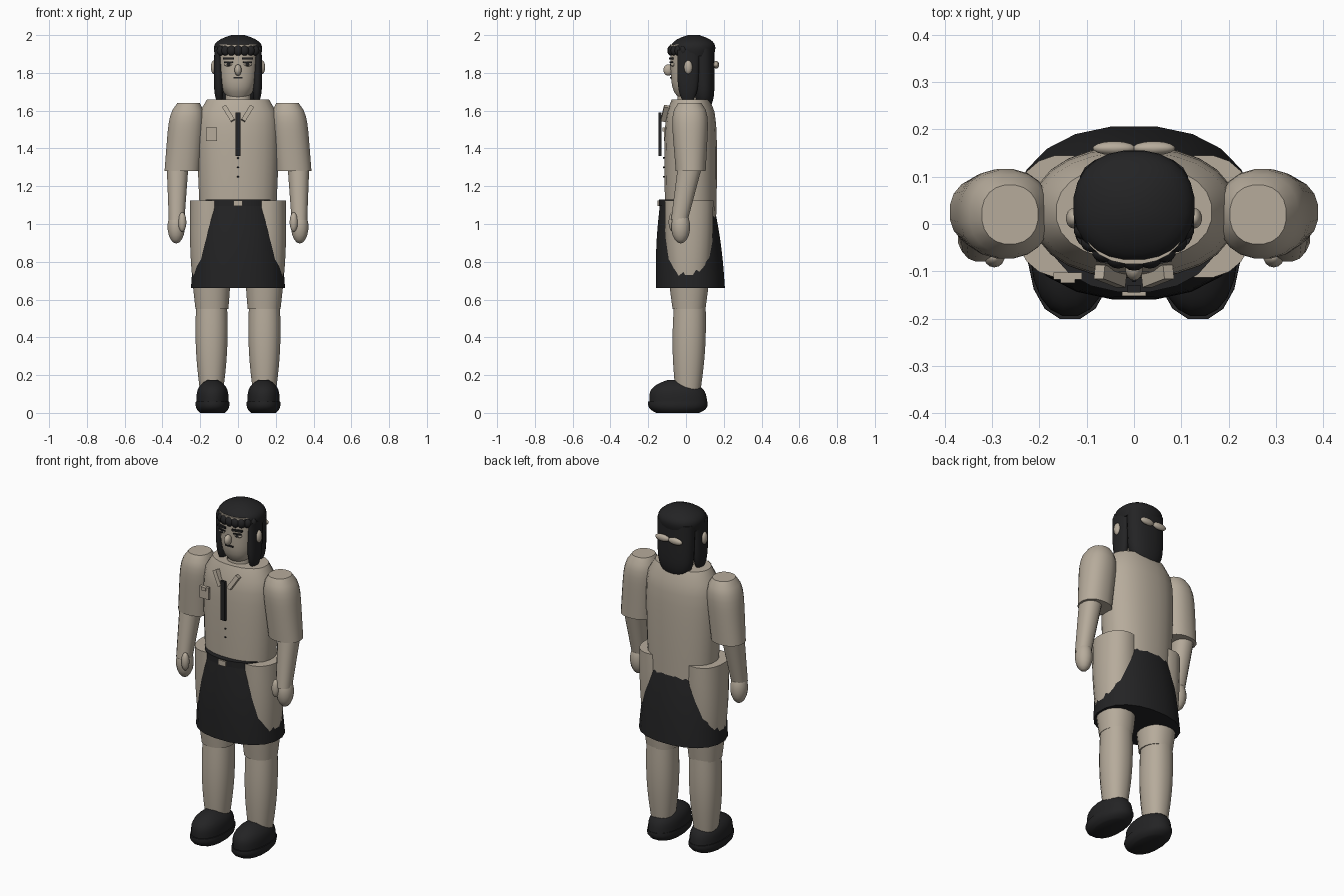
import bpy, bmesh, math
from mathutils import Vector, Euler

if "Cube" in bpy.data.objects:
    bpy.data.objects.remove(bpy.data.objects["Cube"])


def material(name, rgb):
    mat = bpy.data.materials.new(name)
    mat.use_nodes = True
    mat.diffuse_color = (*rgb, 1)
    shader = next(n for n in mat.node_tree.nodes if n.type == 'BSDF_PRINCIPLED')
    shader.inputs["Base Color"].default_value = (*rgb, 1)
    return mat


BEIGE = material("warm beige", (.47, .41, .33))
BLACK = material("soft black", (.017, .017, .018))


def finish(bm, name, mat):
    bmesh.ops.recalc_face_normals(bm, faces=bm.faces)
    mesh = bpy.data.meshes.new(name)
    bm.to_mesh(mesh)
    bm.free()
    mesh.materials.append(mat)
    mesh.shade_smooth()
    mesh.set_sharp_from_angle(angle=math.radians(50))
    bpy.context.collection.objects.link(bpy.data.objects.new(name, mesh))


def place(bm, name, mat, loc, size, rot):
    turn = Euler(rot).to_matrix()
    for v in bm.verts:
        v.co = turn @ (v.co * Vector(size)) + Vector(loc)
    finish(bm, name, mat)


def ball(name, mat, loc, radii, rot=(0, 0, 0)):
    bm = bmesh.new()
    bmesh.ops.create_uvsphere(bm, u_segments=14, v_segments=9, radius=1)
    place(bm, name, mat, loc, radii, rot)


def box(name, mat, loc, size, rot=(0, 0, 0)):
    bm = bmesh.new()
    bmesh.ops.create_cube(bm, size=1)
    place(bm, name, mat, loc, size, rot)


def limb(name, mat, low, high, r_low, r_high, bulge=0, round_low=0, round_high=0,
         curve=8, sides=20, steps=10):
    """Tapered column between two centres, with rounded-box sections and optional rounded ends."""
    bm = bmesh.new()
    loops = []
    for step in range(steps + 1):
        t = step / steps
        centre = Vector(low).lerp(Vector(high), t)
        radius = Vector(r_low).lerp(Vector(r_high), t)
        swell = bulge * math.sin(math.pi * t)
        shrink = (1 - round_high * t ** curve) * (1 - round_low * (1 - t) ** curve)
        loop = []
        for i in range(sides):
            angle = math.tau * (i + .5) / sides
            c, s = math.cos(angle), math.sin(angle)
            x = math.copysign(abs(c) ** .9, c) * (radius.x + swell) * shrink
            y = math.copysign(abs(s) ** .9, s) * (radius.y + swell) * shrink
            loop.append(bm.verts.new(centre + Vector((x, y, 0))))
        loops.append(loop)
    for a, b in zip(loops, loops[1:]):
        for i in range(sides):
            j = (i + 1) % sides
            bm.faces.new((a[i], a[j], b[j], b[i]))
    bm.faces.new(loops[0])
    bm.faces.new(loops[-1])
    finish(bm, name, mat)


# Shirt body, skirt and belt
limb("shirt_body", BEIGE, (0, .025, 1), (0, .025, 1.66), (.2, .135), (.22, .135),
     bulge=.005, round_high=.25, curve=12, sides=24)
limb("skirt", BLACK, (0, .024, .66), (0, .004, 1.125), (.252, .184), (.187, .141), bulge=.01)
limb("belt", BLACK, (0, 0, 1.095), (0, 0, 1.13), (.185, .145), (.185, .145), steps=1)
box("belt_buckle", BEIGE, (0, -.145, 1.11), (.05, .014, .03))

# Shirt details
box("tie", BLACK, (0, -.137, 1.475), (.028, .016, .23))
for row in range(3):
    ball("shirt_button", BLACK, (0, -.118, 1.25 + .05 * row), (.005, .005, .005))
box("chest_pocket", BEIGE, (-.14, -.11, 1.475), (.06, .015, .07))
box("pocket_flap", BEIGE, (-.14, -.12, 1.5), (.03, .01, .02))

# Neck and head
limb("neck", BEIGE, (0, .015, 1.6), (0, .02, 1.74), (.07, .065), (.065, .06), steps=1)
limb("head", BEIGE, (0, .012, 1.67), (0, .025, 1.95), (.09, .09), (.115, .11),
     round_low=.4, sides=24)
ball("nose", BEIGE, (0, -.094, 1.815), (.019, .026, .03))
box("mouth", BLACK, (0, -.08, 1.775), (.05, .008, .009))

# Hair
limb("hair_cap", BLACK, (0, .036, 1.89), (0, .04, 2), (.122, .112), (.135, .125),
     bulge=.004, round_high=.75, curve=4, sides=24)
limb("back_hair", BLACK, (0, .095, 1.615), (0, .09, 1.93), (.108, .058), (.115, .06),
     round_low=.45)
curls = 9
for i in range(curls):
    angle = -math.pi * (.1 + .8 * i / (curls - 1))
    ball("fringe_curl", BLACK, (.108 * math.cos(angle), .015 + .094 * math.sin(angle), 1.918),
         (.025, .02, .028))

for side, s in (("left", 1), ("right", -1)):
    # Face
    ball(side + "_eye", BEIGE, (s * .05, -.07, 1.845), (.024, .012, .011))
    ball(side + "_pupil", BLACK, (s * .05, -.078, 1.845), (.011, .007, .009))
    box(side + "_eyelid", BLACK, (s * .05, -.077, 1.856), (.046, .01, .006), (0, 0, s * .2))
    box(side + "_eyebrow", BLACK, (s * .05, -.079, 1.877), (.06, .012, .011), (0, 0, s * .2))
    ball(side + "_ear", BEIGE, (s * .128, .012, 1.83), (.016, .022, .036))

    # Side hair and hair tie
    limb(side + "_hair_lock", BLACK, (s * .1, .01, 1.655), (s * .107, .012, 1.92),
         (.026, .05), (.018, .058), bulge=.003, round_low=.4)
    ball(side + "_hair_tie", BEIGE, (s * .042, .16, 1.843), (.046, .015, .02))

    # Collar flap
    box(side + "_collar", BEIGE, (s * .05, -.11, 1.585), (.024, .03, .09), (-.2, s * .55, 0))

    # Arms
    limb(side + "_sleeve", BEIGE, (s * .295, .025, 1.28), (s * .262, .02, 1.64),
         (.095, .08), (.1, .105), round_high=.4)
    limb(side + "_forearm", BEIGE, (s * .325, -.035, 1.02), (s * .32, .02, 1.3),
         (.042, .045), (.058, .065), sides=16)
    ball(side + "_hand", BEIGE, (s * .327, -.028, .985), (.047, .05, .088))
    ball(side + "_thumb", BEIGE, (s * .295, -.07, 1.01), (.022, .022, .052))

    # Legs
    limb(side + "_thigh", BEIGE, (s * .138, .016, .55), (s * .148, .016, 1.125),
         (.088, .088), (.107, .13), bulge=.012)
    limb(side + "_shin", BEIGE, (s * .14, .01, .1), (s * .14, .02, .57),
         (.06, .065), (.083, .085), bulge=.012)

    # Shoes
    limb(side + "_sole", BLACK, (s * .135, -.043, 0), (s * .135, -.043, .06),
         (.095, .165), (.09, .16), round_low=.3, curve=3, sides=16)
    limb(side + "_shoe", BLACK, (s * .135, -.04, .05), (s * .135, -.05, .175),
         (.085, .155), (.087, .15), round_high=.7, curve=4)
